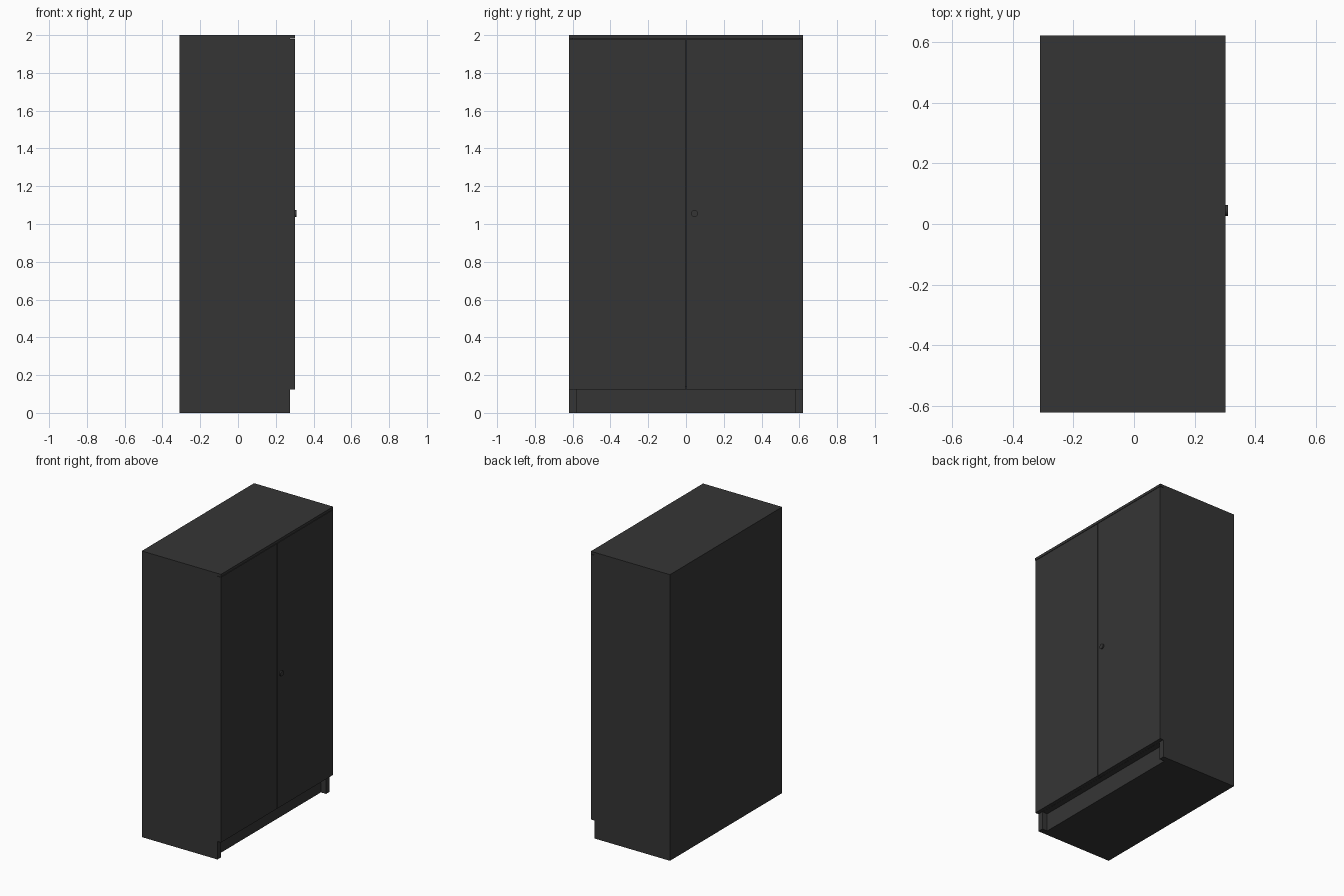
import bpy, math

if "Cube" in bpy.data.objects:
    bpy.data.objects.remove(bpy.data.objects["Cube"])

mat = bpy.data.materials.new("charcoal")
mat.diffuse_color = (0.036, 0.036, 0.036, 1)
mat.use_nodes = True
mat.node_tree.nodes["Principled BSDF"].inputs["Base Color"].default_value = mat.diffuse_color


def box(name, x, y, z):
    """Axis-aligned panel from (min, max) ranges."""
    bpy.ops.mesh.primitive_cube_add(size=1)
    ob = bpy.context.object
    ob.name = name
    ob.location = [(a + b) / 2 for a, b in (x, y, z)]
    ob.scale = [b - a for a, b in (x, y, z)]
    bpy.ops.object.transform_apply(location=False, rotation=False, scale=True)
    ob.data.materials.append(mat)
    return ob


BACK, CASE, FRONT = -0.31, 0.275, 0.302   # depths of back, carcass front, door front
HALF, TOP, PLINTH = 0.62, 2.0, 0.125
BOARD = 0.018

# Carcass: top board over the doors, back panel, floor board
box("top_board", (BACK, FRONT), (-HALF, HALF), (TOP - BOARD, TOP))
box("back_panel", (BACK, BACK + BOARD), (-HALF, HALF), (0, TOP - BOARD))
box("floor_board", (BACK + BOARD, CASE), (-HALF + BOARD, HALF - BOARD),
    (PLINTH, PLINTH + BOARD))

# Recessed plinth filling the base
box("plinth", (BACK + BOARD, 0.235), (-HALF + BOARD, HALF - BOARD), (0, PLINTH))

# Mirrored sides, front feet and doors
for label, s in (("left", -1), ("right", 1)):
    def span(a, b):
        return tuple(sorted((s * a, s * b)))
    box(f"{label}_side", (BACK + BOARD, CASE), span(HALF - BOARD, HALF),
        (0, TOP - BOARD))
    box(f"{label}_front_foot", (0.235, CASE), span(0.58, HALF - BOARD), (0, PLINTH))
    box(f"{label}_door", (CASE + 0.001, FRONT), span(0.003, HALF - 0.001),
        (PLINTH, TOP - BOARD - 0.003))

# Round lock on the right door
bpy.ops.mesh.primitive_cylinder_add(vertices=24, radius=0.018, depth=0.012,
                                    location=(FRONT + 0.002, 0.045, 1.055),
                                    rotation=(0, math.pi / 2, 0))
lock = bpy.context.object
lock.name = "door_lock"
lock.data.materials.append(mat)
bpy.ops.object.shade_smooth_by_angle()
